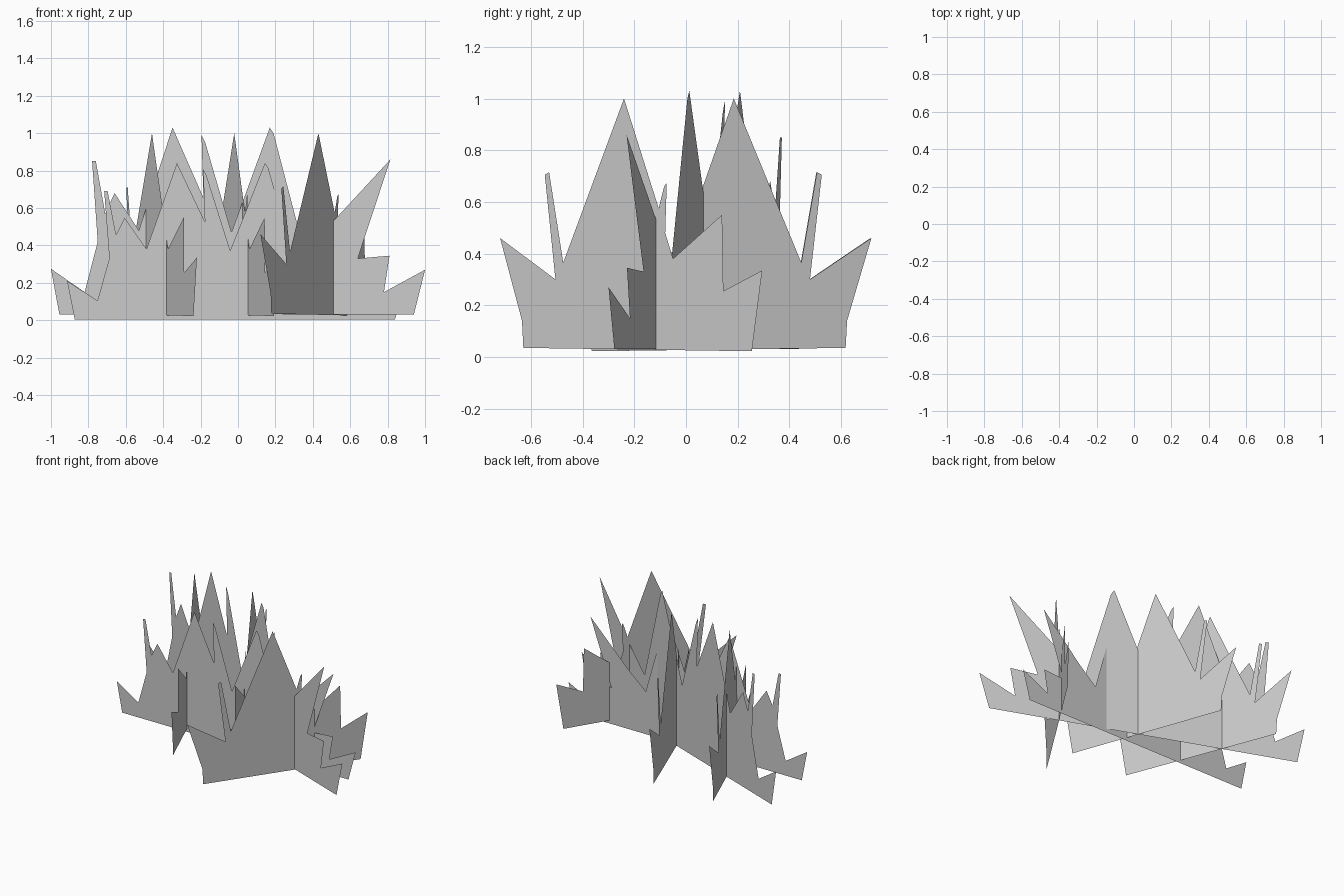
import bpy, bmesh
from mathutils import Vector

if "Cube" in bpy.data.objects:
    bpy.data.objects.remove(bpy.data.objects["Cube"])

# Wide grass card outline (distance along card, height)
WIDE = [(-.955, .03), (-1, .275), (-.82, .15), (-.75, .42), (-.78, .85), (-.76, .85),
        (-.71, .57), (-.66, .68), (-.53, .48), (-.35, 1.03), (-.185, .655), (-.195, .99),
        (-.175, .95), (-.035, .47), (.17, 1.03), (.19, 1.0), (.352, .38), (.51, .53),
        (.815, .86), (.64, .33), (.81, .345), (.78, .15), (1, .27), (.94, .03)]

# Short grass card outline, measured from its tallest blade
SHORT = [(-.464, .035), (-.47, .14), (-.571, .46), (-.316, .30), (-.365, .705), (-.345, .715),
         (-.28, .365), (0, 1.0), (.16, .575), (.185, .66), (.197, .675), (.19, .48),
         (.226, .38), (.452, .55), (.458, .255), (.637, .335), (.589, .022)]


def card(name, outline, origin, direction, height=1.0, base=0.0):
    """Flat upright card: outline runs along direction from origin."""
    bm = bmesh.new()
    o, d = Vector(origin), Vector(direction)
    verts = []
    for s, z in outline:
        p = o + d * s
        verts.append(bm.verts.new((p.x, p.y, z * height + base)))
    bm.faces.new(verts)
    bm.normal_update()
    bmesh.ops.triangulate(bm, faces=bm.faces[:], ngon_method='EAR_CLIP')
    mesh = bpy.data.meshes.new(name)
    bm.to_mesh(mesh)
    bm.free()
    obj = bpy.data.objects.new(name, mesh)
    bpy.context.collection.objects.link(obj)
    return obj


# Two long cards crossing near the middle
card("grass_long_back", WIDE, (0, .077), (1, -.377))
card("grass_long_front", WIDE, (-.01, -.005), (.904, 0), .835, -.02)

# Three short cards cutting across them
card("grass_cross_left", SHORT, (-.46, .185), (.377, -.926))
card("grass_cross_middle", SHORT, (-.02, .185), (.36, -.933))
card("grass_cross_right", SHORT, (.43, -.24), (.543, .84))
